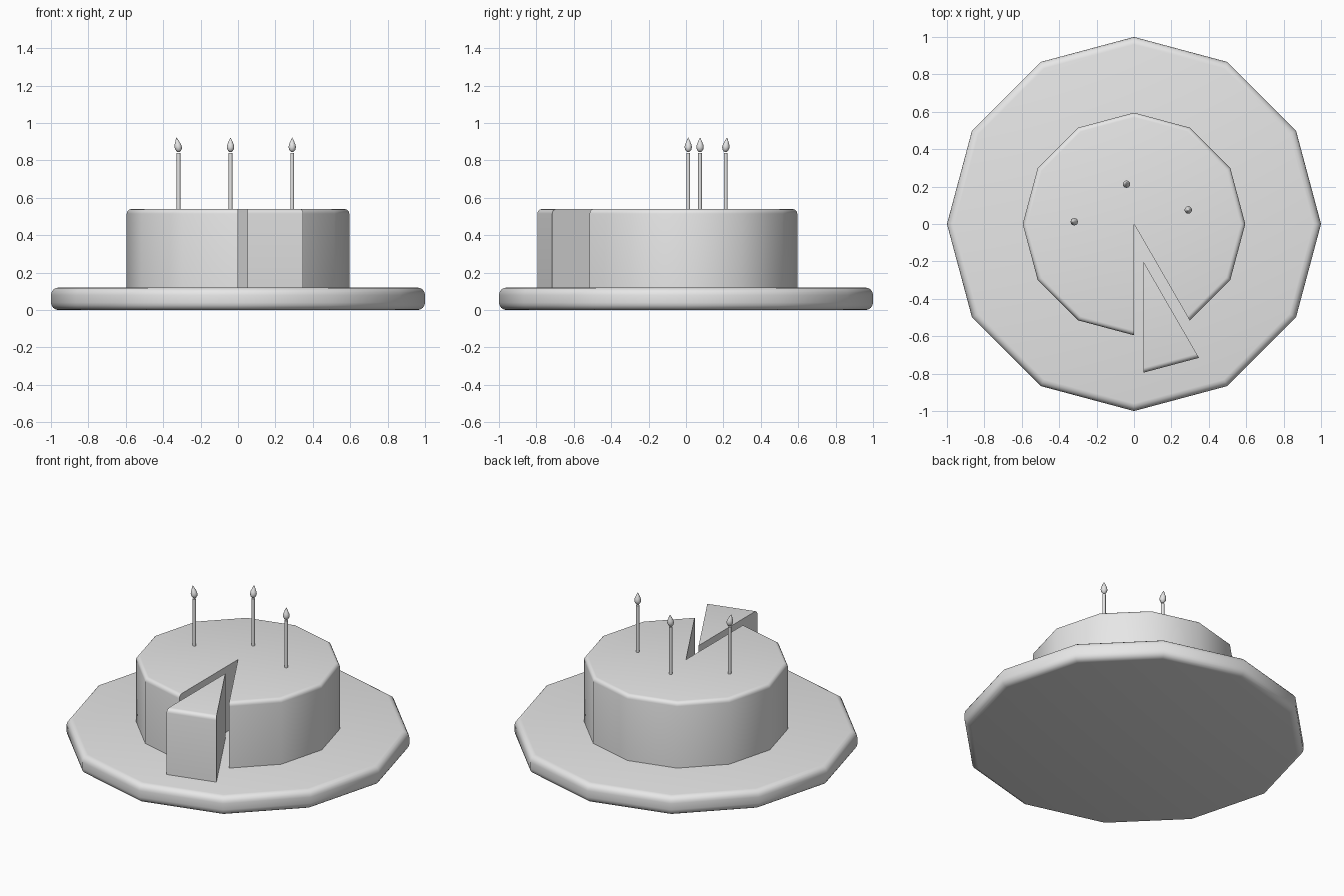
import bpy, bmesh
from math import pi, sin, cos, radians
from mathutils import Matrix, Vector

cube = bpy.data.objects.get("Cube")
if cube:
    bpy.data.objects.remove(cube, do_unlink=True)

grey = bpy.data.materials.new("plain grey")
grey.use_nodes = True
grey.diffuse_color = (0.8, 0.8, 0.8, 1)
grey.node_tree.nodes["Principled BSDF"].inputs["Base Color"].default_value = (0.8, 0.8, 0.8, 1)


def rounded(radius, z, r, start, steps=4):
    """Quarter-round corner ending at the given radius and height."""
    up = 1 if start == 0 else -1
    pts = []
    for i in range(steps + 1):
        a = radians(start) + i * pi / 2 / steps
        pts.append((radius - r + r * cos(a), z - up * r + r * sin(a)))
    return pts


def revolve(name, profile, start=0, steps=12, sides=12, offset=(0, 0, 0), lean=None):
    """Turn a closed (radius, height) profile about z; a part turn gets end caps."""
    bm = bmesh.new()
    rings = []
    full = steps == sides
    for i in range(steps if full else steps + 1):
        a = radians(start) + 2 * pi * i / sides
        rings.append([bm.verts.new((r * cos(a), r * sin(a), z)) for r, z in profile])
    for i in range(steps):
        a, b = rings[i], rings[(i + 1) % len(rings)]
        for j in range(len(profile) - 1):
            bm.faces.new((a[j], b[j], b[j + 1], a[j + 1]))
    if not full:
        bm.faces.new(rings[0])
        bm.faces.new(rings[-1][::-1])
    bmesh.ops.remove_doubles(bm, verts=bm.verts, dist=0.00001)
    bmesh.ops.recalc_face_normals(bm, faces=bm.faces)
    if lean:
        # Bend the tip sideways, more with height
        top = max(v.co.z for v in bm.verts)
        for v in bm.verts:
            v.co += Vector(lean) * (v.co.z / top) ** 2
    bmesh.ops.transform(bm, matrix=Matrix.Translation(offset), verts=bm.verts)
    mesh = bpy.data.meshes.new(name)
    bm.to_mesh(mesh)
    bm.free()
    mesh.materials.append(grey)
    obj = bpy.data.objects.new(name, mesh)
    bpy.context.collection.objects.link(obj)
    bpy.ops.object.select_all(action='DESELECT')
    obj.select_set(True)
    bpy.context.view_layer.objects.active = obj
    bpy.ops.object.shade_smooth_by_angle(angle=radians(40))
    return obj


# Round plate with softened rim
PLATE_TOP, CAKE_TOP = 0.12, 0.54
revolve("plate", [(0, 0)] + rounded(1, 0, 0.04, -90)
        + rounded(1, PLATE_TOP, 0.04, 0) + [(0, PLATE_TOP)])

# Cake with one sector missing, and that sector pulled forward
cake = [(0, PLATE_TOP), (0.595, PLATE_TOP)] + rounded(0.595, CAKE_TOP, 0.025, 0) + [(0, CAKE_TOP)]
revolve("cake", cake, start=-60, steps=11)
revolve("cake_slice", cake, start=-90, steps=1, offset=(0.05, -0.2, 0))

# Candles with teardrop flames
stick = [(0, 0), (0.01, 0), (0.01, 0.3), (0, 0.3)]
flame = [(0, 0), (0.009, 0.003), (0.017, 0.014), (0.02, 0.027), (0.017, 0.042),
         (0.01, 0.058), (0.005, 0.07), (0, 0.078)]
places = [("right", -0.318, 0.012, (-0.012, 0, 0)),
          ("middle", -0.04, 0.212, (0, 0.008, 0)),
          ("left", 0.29, 0.075, (0, 0, 0))]
for side, x, y, lean in places:
    revolve(side + "_candle", stick, offset=(x, y, CAKE_TOP))
    revolve(side + "_flame", flame, offset=(x, y, CAKE_TOP + 0.304), lean=lean)
